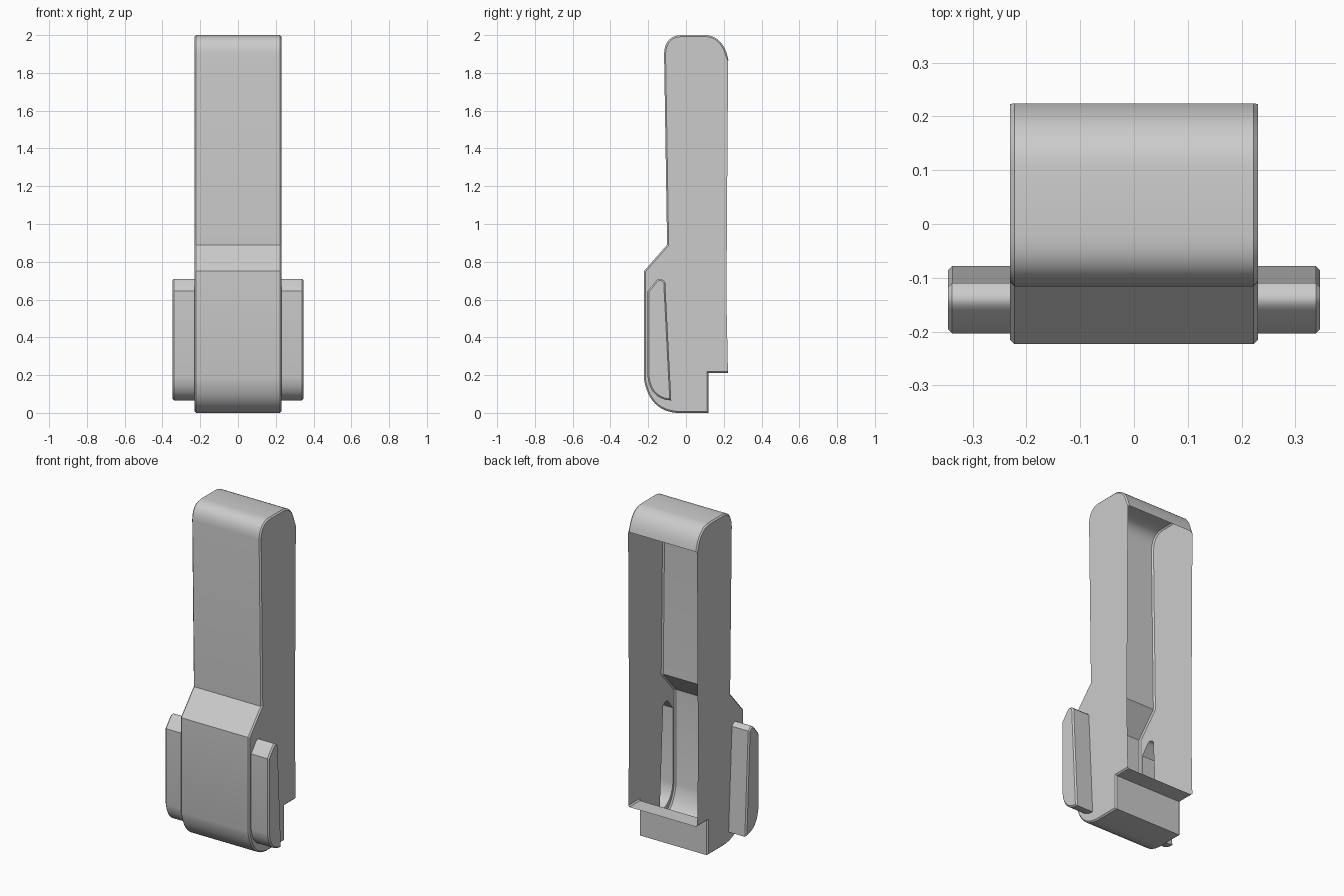
import bpy, bmesh, math
from mathutils import Vector

if "Cube" in bpy.data.objects:
    bpy.data.objects.remove(bpy.data.objects["Cube"])

grey = bpy.data.materials.new("grey")
grey.diffuse_color = (0.6, 0.6, 0.6, 1)
grey.use_nodes = True
grey.node_tree.nodes["Principled BSDF"].inputs["Base Color"].default_value = grey.diffuse_color


def curve(a, b, c, n=10):
    """Rounded corner from a to c, pulled towards b."""
    a, b, c = Vector(a), Vector(b), Vector(c)
    return [tuple(a * (1 - t) ** 2 + b * 2 * t * (1 - t) + c * t * t)
            for t in (i / n for i in range(n + 1))]


def inset(path, d, closed):
    """Offset a clockwise (y, z) path inwards by d with mitred corners."""
    pts = [Vector(p) for p in path]
    n = len(pts)
    out = []
    for i, p in enumerate(pts):
        normals = []
        for j, k in ((i - 1, i), (i, i + 1)):
            if closed or (j >= 0 and k < n):
                e = (pts[k % n] - pts[j % n]).normalized()
                normals.append(Vector((e.y, -e.x)))
        m = sum(normals, Vector((0, 0))) / len(normals)
        out.append(tuple(p + m * (d / m.length_squared)))
    return out


def ring(bm, pts, x):
    return [bm.verts.new((x, y, z)) for y, z in pts]


def bridge(bm, a, b, closed):
    n = len(a)
    for i in range(n if closed else n - 1):
        j = (i + 1) % n
        bm.faces.new((a[i], a[j], b[j], b[i]))


def fill(bm, *loops):
    """Flat fill of one loop, with further loops as holes."""
    edges = []
    for loop in loops:
        for i, v in enumerate(loop):
            w = loop[(i + 1) % len(loop)]
            edges.append(bm.edges.get((v, w)) or bm.edges.new((v, w)))
    bmesh.ops.triangle_fill(bm, edges=edges, use_beauty=True)


def finish(bm, name):
    bmesh.ops.recalc_face_normals(bm, faces=bm.faces)
    outer = max(bm.faces, key=lambda f: abs(f.calc_center_median().x))
    if outer.normal.x * outer.calc_center_median().x < 0:
        bmesh.ops.reverse_faces(bm, faces=bm.faces)
    mesh = bpy.data.meshes.new(name)
    bm.to_mesh(mesh)
    bm.free()
    mesh.materials.append(grey)
    ob = bpy.data.objects.new(name, mesh)
    bpy.context.collection.objects.link(ob)
    bpy.ops.object.select_all(action='DESELECT')
    ob.select_set(True)
    bpy.context.view_layer.objects.active = ob
    bpy.ops.object.shade_smooth_by_angle(angle=math.radians(25))


CH = 0.008           # chamfer width
BODY_X, TAB_X = 0.23, 0.346

# Side profiles as (y, z), clockwise
shell = ([(0.222, 0.21), (0.12, 0.21), (0.12, 0.0)]
         + curve((-0.05, 0.0), (-0.195, 0.012), (-0.223, 0.18))
         + [(-0.223, 0.75), (-0.10, 0.89)]
         + curve((-0.116, 1.90), (-0.112, 2.0), (-0.02, 2.0))
         + curve((0.11, 2.0), (0.2, 1.99), (0.224, 1.87)))
back_edge = [(0.218, 1.2), (0.214, 0.6)]
tab = ([(-0.078, 0.066)]
       + curve((-0.10, 0.068), (-0.19, 0.085), (-0.203, 0.19))
       + [(-0.203, 0.645)]
       + curve((-0.16, 0.698), (-0.138, 0.725), (-0.11, 0.692), 6))

# Thin shell body, open at the back, with openings into the tabs
bm = bmesh.new()
inner = inset(shell, CH, False)
inner[-1] = (0.223, 1.86)
left, right = (ring(bm, shell, s * (BODY_X - CH)) for s in (-1, 1))
bridge(bm, left, right, False)
for s, edge in ((-1, left), (1, right)):
    side = ring(bm, inner, s * BODY_X)
    bridge(bm, edge, side, False)
    fill(bm, side + ring(bm, back_edge, s * BODY_X), ring(bm, tab, s * BODY_X))
finish(bm, "body_shell")

# Hollow side tabs
for s, name in ((-1, "left_side_tab"), (1, "right_side_tab")):
    bm = bmesh.new()
    root = ring(bm, tab, s * BODY_X)
    rim = ring(bm, tab, s * (TAB_X - CH))
    cap = ring(bm, inset(tab, CH, True), s * TAB_X)
    bridge(bm, root, rim, True)
    bridge(bm, rim, cap, True)
    fill(bm, cap)
    finish(bm, name)
